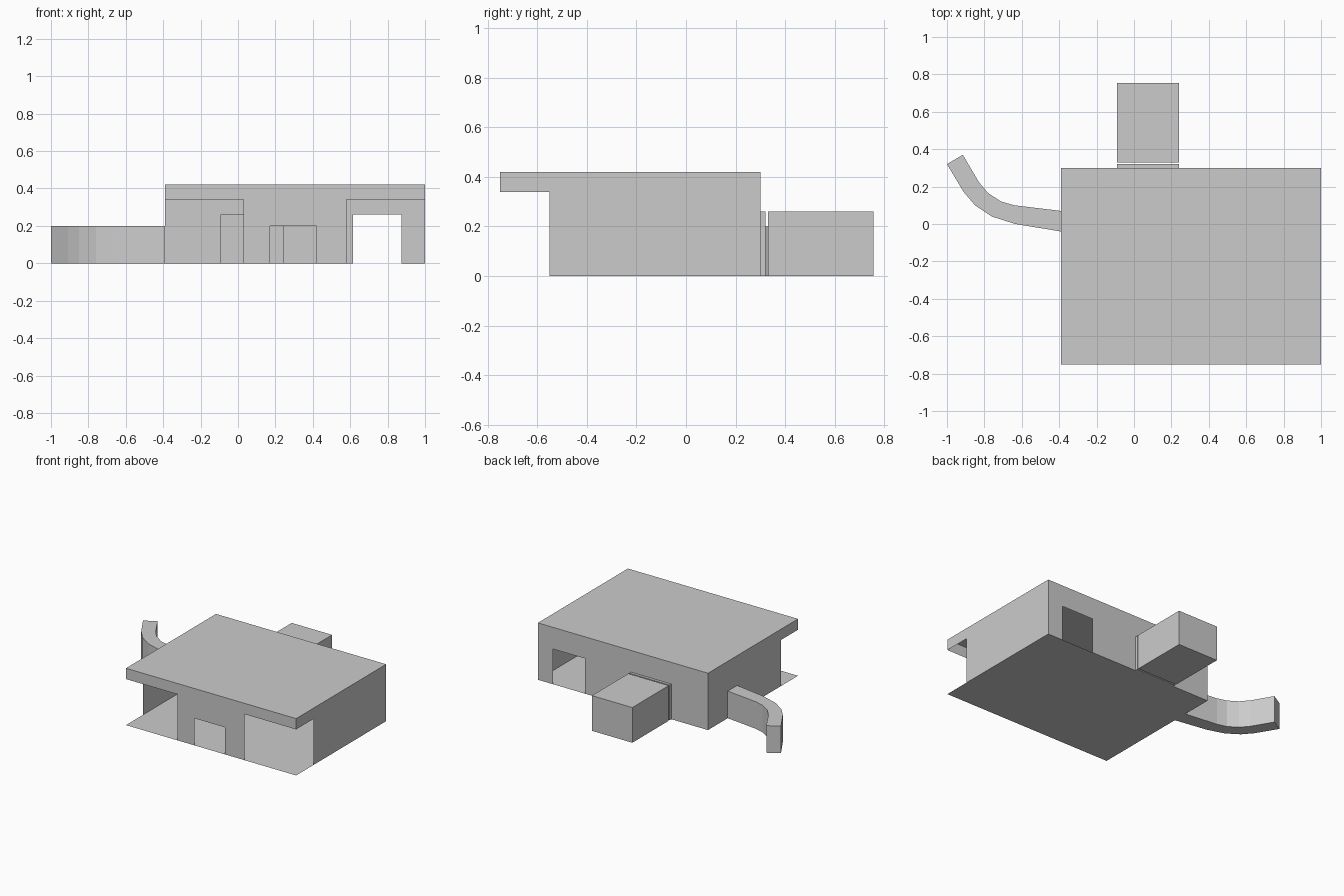
import bpy
import bmesh
from mathutils import Vector

cube = bpy.data.objects.get("Cube")
if cube:
    bpy.data.objects.remove(cube, do_unlink=True)

# Single plain grey
grey = bpy.data.materials.new("plain_grey")
grey.use_nodes = True
colour = (0.6, 0.6, 0.6, 1)
grey.diffuse_color = colour
grey.node_tree.nodes["Principled BSDF"].inputs["Base Color"].default_value = colour

LEFT, RIGHT, FRONT, BACK = 1.0, -0.39, -0.75, 0.30
ROOF, EAVE, RECESS = 0.42, 0.34, -0.55
DOOR, LOW = 0.26, 0.20


def finish(name, bm):
    mesh = bpy.data.meshes.new(name)
    bm.to_mesh(mesh)
    bm.free()
    mesh.materials.append(grey)
    obj = bpy.data.objects.new(name, mesh)
    bpy.context.collection.objects.link(obj)
    return obj


def panel(name, points, place, normal):
    """One flat sheet from a 2D outline, facing the given direction."""
    bm = bmesh.new()
    face = bm.faces.new([bm.verts.new(place(a, b)) for a, b in points])
    face.normal_update()
    if face.normal.dot(Vector(normal)) < 0:
        face.normal_flip()
    finish(name, bm)


def prism(name, outline, height, open_front=False):
    """Upright solid from a ground outline; can lack its front face."""
    bm = bmesh.new()
    base = bm.faces.new([bm.verts.new((x, y, 0)) for x, y in outline])
    top = bmesh.ops.extrude_face_region(bm, geom=[base], use_keep_orig=True)
    verts = [v for v in top["geom"] if isinstance(v, bmesh.types.BMVert)]
    bmesh.ops.translate(bm, verts=verts, vec=(0, 0, height))
    bmesh.ops.recalc_face_normals(bm, faces=bm.faces)
    if open_front:
        bmesh.ops.delete(bm, geom=[f for f in bm.faces if f.normal.y < -0.9],
                         context="FACES_ONLY")
    finish(name, bm)


def rect(a0, a1, b0, b1):
    return [(a0, b0), (a1, b0), (a1, b1), (a0, b1)]


def notch(a0, a1, height):
    """Doorway cut up from the bottom edge of a wall."""
    return [(a0, 0), (a0, height), (a1, height), (a1, 0)]


# Floor and roof sheets
plan = rect(RIGHT, LEFT, FRONT, BACK)
panel("floor", plan, lambda x, y: (x, y, 0), (0, 0, 1))
panel("roof", plan, lambda x, y: (x, y, ROOF), (0, 0, 1))

# Front wall: eave band, central block and doorway
front = [(RIGHT, ROOF), (RIGHT, EAVE), (0.03, EAVE), (0.03, 0),
         *notch(0.17, 0.42, LOW),
         (0.58, 0), (0.58, EAVE), (LEFT, EAVE), (LEFT, ROOF)]
panel("front_wall", front, lambda x, z: (x, FRONT, z), (0, -1, 0))

# Back wall with two doorways
back = [(RIGHT, ROOF), (RIGHT, 0), *notch(-0.09, 0.24, DOOR),
        *notch(0.615, 0.875, DOOR), (LEFT, 0), (LEFT, ROOF)]
panel("back_wall", back, lambda x, z: (x, BACK, z), (0, 1, 0))

# Side walls, stepped back under the eave
side = [(FRONT, ROOF), (FRONT, EAVE), (RECESS, EAVE), (RECESS, 0),
        (BACK, 0), (BACK, ROOF)]
for name, x, facing in (("left_wall", LEFT, 1), ("right_wall", RIGHT, -1)):
    panel(name, side, lambda y, z, x=x: (x, y, z), (facing, 0, 0))

# Shallow doorway recess and the annex behind it
prism("annex_recess", rect(-0.09, 0.24, BACK, 0.32), DOOR, open_front=True)
prism("annex", rect(-0.09, 0.24, 0.33, 0.755), DOOR)

# Curved low wall sweeping out from the right side
outer = [(RIGHT, -0.04), (-0.635, 0), (-0.76, 0.04), (-0.85, 0.10),
         (-0.91, 0.17), (-1.0, 0.32)]
inner = [(-0.915, 0.37), (-0.83, 0.225), (-0.78, 0.165), (-0.71, 0.12),
         (-0.64, 0.10), (RIGHT, 0.07)]
prism("curved_wall", outer + inner, LOW)
